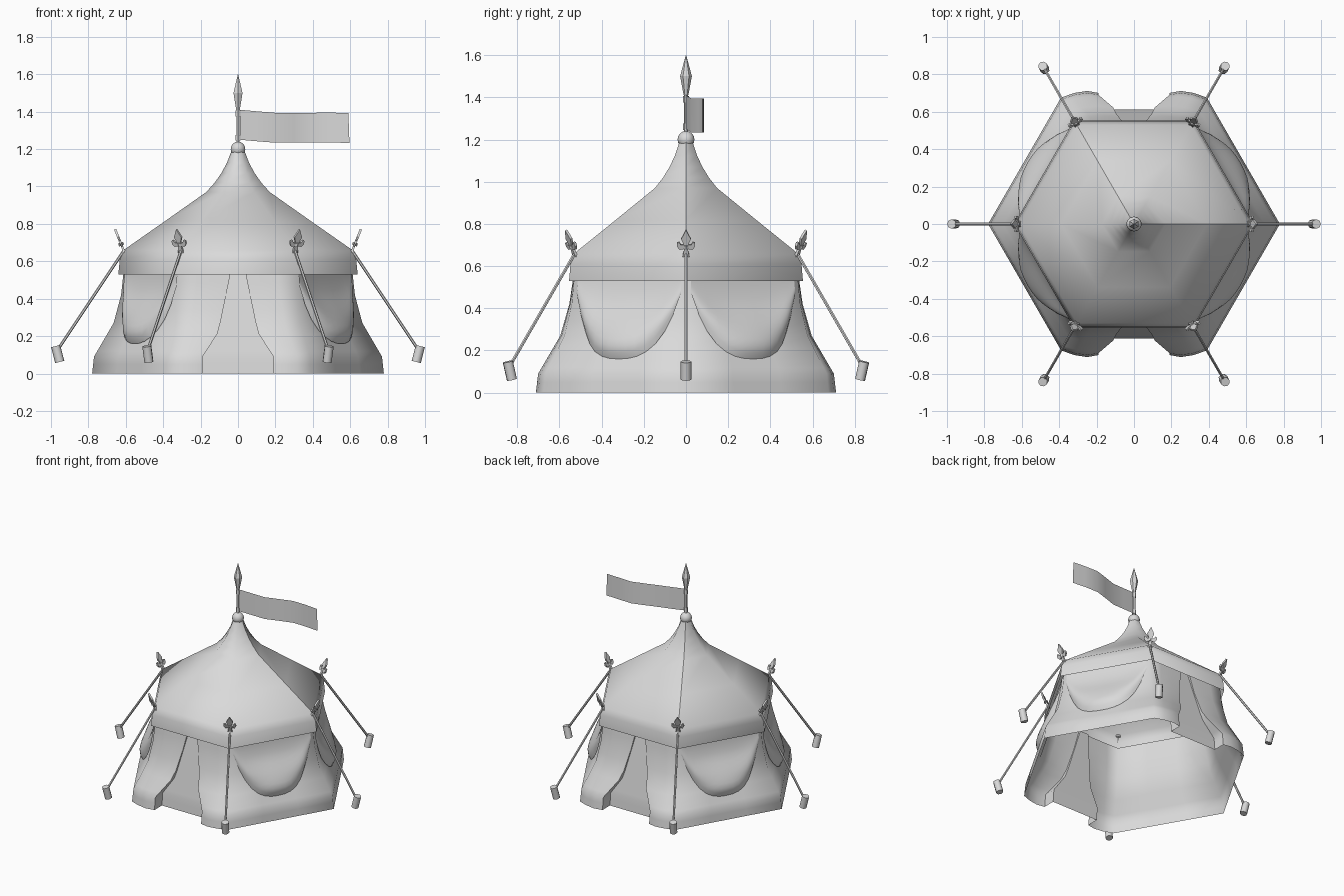
import bpy, bmesh
from math import cos, sin, pi, radians
from mathutils import Vector

cube = bpy.data.objects.get("Cube")
if cube:
    bpy.data.objects.remove(cube)

canvas = bpy.data.materials.new("canvas_grey")
canvas.use_nodes = True
canvas.diffuse_color = (0.7, 0.7, 0.7, 1)
canvas.node_tree.nodes["Principled BSDF"].inputs["Base Color"].default_value = (0.7, 0.7, 0.7, 1)


def finish(name, bm, angle=65):
    mesh = bpy.data.meshes.new(name)
    bm.to_mesh(mesh)
    bm.free()
    mesh.materials.append(canvas)
    mesh.shade_smooth()
    mesh.set_sharp_from_angle(angle=radians(angle))
    obj = bpy.data.objects.new(name, mesh)
    bpy.context.collection.objects.link(obj)
    return obj


def sheet(name, rows, closed=False, angle=65):
    """Skin a grid of points; rows run upwards, columns run anticlockwise."""
    bm = bmesh.new()
    grid = [[bm.verts.new(p) for p in row] for row in rows]
    n = len(rows[0])
    for low, high in zip(grid, grid[1:]):
        for i in range(n if closed else n - 1):
            j = (i + 1) % n
            bm.faces.new((low[i], low[j], high[j], high[i]))
    return finish(name, bm, angle)


def rod(name, a, b, r1, r2, sides=6):
    a, b = Vector(a), Vector(b)
    bm = bmesh.new()
    bmesh.ops.create_cone(bm, cap_ends=True, segments=sides, radius1=r1, radius2=r2,
                          depth=(b - a).length)
    turn = (b - a).to_track_quat("Z", "Y").to_matrix()
    bmesh.ops.rotate(bm, verts=bm.verts, matrix=turn)
    bmesh.ops.translate(bm, verts=bm.verts, vec=(a + b) / 2)
    return finish(name, bm, 50)


def polar(r, angle, z):
    return Vector((r * cos(angle), r * sin(angle), z))


def panel_point(k, s, d, z):
    """Point on side k: s along the side, d out from the centre."""
    a = pi / 6 + k * pi / 3
    return Vector((d * cos(a) - s * sin(a), d * sin(a) + s * cos(a), z))


def lerp_table(table, z):
    for (z0, v0), (z1, v1) in zip(table, table[1:]):
        if z <= z1:
            return v0 + (v1 - v0) * (z - z0) / (z1 - z0)
    return table[-1][1]


APOTHEM = cos(pi / 6)
WALL = [(0, 0.78), (0.09, 0.77), (0.15, 0.735), (0.27, 0.665), (0.42, 0.625), (0.56, 0.61)]
DOOR_HALF = [(0, 0.19), (0.09, 0.19), (0.22, 0.105), (0.56, 0.035)]
DOOR_DEPTH = [(0, 0.613), (0.09, 0.605), (0.56, 0.515)]
FLAP_BULGE = [(0, 0.036), (0.09, 0.034), (0.27, 0.02), (0.56, 0.004)]

# Canvas wall, with flared door flaps at front and back
wall_rows = []
for z in (0, 0.05, 0.09, 0.12, 0.15, 0.21, 0.27, 0.34, 0.42, 0.49, 0.56):
    r = lerp_table(WALL, z)
    w, deep, b = (lerp_table(t, z) for t in (DOOR_HALF, DOOR_DEPTH, FLAP_BULGE))
    d = r * APOTHEM
    half = [(r / 2, d), (w + (r / 2 - w) * 0.65, d + 0.7 * b),
            (w + (r / 2 - w) * 0.3, d + b), (w, d + 0.7 * b), (w, deep)]
    row = []
    for k in range(6):
        if k in (1, 4):
            side = [(-s, e) for s, e in half] + half[:0:-1]
        else:
            side = [(-r / 2, d), (-r / 6, d), (r / 6, d)]
        row += [panel_point(k, s, e, z) for s, e in side]
    wall_rows.append(row)
sheet("canvas_wall", wall_rows, closed=True)

# Draped swags on the four plain sides
for k in (0, 2, 3, 5):
    rows = []
    for i in range(12, -1, -1):
        v = i / 12
        row = []
        for j in range(15):
            u = j / 7 - 1
            z = 0.54 - v * (0.07 + 0.31 * (1 - abs(u) ** 2.6))
            r = lerp_table(WALL, z)
            out = 0.006 + 0.06 * (1 - u * u) * sin(pi * v ** 2.2)
            row.append(panel_point(k, u * 0.46 * r, r * APOTHEM + out, z))
        rows.append(row)
    sheet("window_swag", rows)

# Six-sided roof with hanging valance
ROOF = [(0.64, 0.53), (0.632, 0.61), (0.612, 0.66), (0.39, 0.815), (0.17, 0.97),
        (0.125, 1.02), (0.09, 1.07), (0.06, 1.125), (0.035, 1.19)]
roof = sheet("roof", [[polar(r, k * pi / 3, z) for k in range(6)] for r, z in ROOF], True)
for edge in roof.data.edges:
    i, j = edge.vertices
    if i % 6 == j % 6 and i % 6 in (0, 2):
        edge.use_edge_sharp = True

# Ball, pole, spear tip and flag rings
bm = bmesh.new()
bmesh.ops.create_uvsphere(bm, u_segments=14, v_segments=8, radius=0.04)
bmesh.ops.translate(bm, verts=bm.verts, vec=(0, 0, 1.2))
finish("roof_ball", bm)
rod("flag_pole", (0, 0, 1.2), (0, 0, 1.43), 0.01, 0.01)
rod("spear_lower", (0, 0, 1.41), (0, 0, 1.5), 0.011, 0.028)
rod("spear_upper", (0, 0, 1.5), (0, 0, 1.6), 0.028, 0.001)
for z in (1.26, 1.39):
    rod("flag_ring", (0, 0, z - 0.015), (0, 0, z + 0.015), 0.015, 0.015)

# Waving flag
path = [(0.01, 0, 1.41), (0.1, 0.012, 1.402), (0.2, 0.025, 1.394), (0.3, 0.058, 1.394),
        (0.39, 0.085, 1.394), (0.49, 0.082, 1.395), (0.59, 0.075, 1.393)]
sheet("flag", [[(x + 0.006 * (x > 0.5), y, z - 0.16) for x, y, z in path], path])

# Corner finials, guy ropes and pegs
HALF_LILY = [(0.016, -0.01), (0.008, 0.03), (0.03, 0.026), (0.043, 0.042), (0.042, 0.06),
             (0.032, 0.064), (0.024, 0.05), (0.01, 0.05), (0.023, 0.08), (0.001, 0.125)]
outline = HALF_LILY + [(-s, h) for s, h in reversed(HALF_LILY)]
for k in range(6):
    a = k * pi / 3
    out, along = polar(1, a, 0), polar(1, a + pi / 2, 0)
    up = out * sin(radians(22)) + Vector((0, 0, cos(radians(22))))
    normal = along.cross(up)
    base = polar(0.61, a, 0.655)
    bm = bmesh.new()
    face = bm.faces.new([bm.verts.new(base + along * s + up * h - normal * 0.006)
                         for s, h in outline])
    ext = bmesh.ops.extrude_face_region(bm, geom=[face])
    moved = [v for v in ext["geom"] if isinstance(v, bmesh.types.BMVert)]
    bmesh.ops.translate(bm, verts=moved, vec=normal * 0.012)
    bmesh.ops.recalc_face_normals(bm, faces=bm.faces)
    finish("corner_finial", bm, 30)
    rod("finial_band", base + up * 0.032, base + up * 0.048, 0.014, 0.014)
    rod("guy_rope", polar(0.612, a, 0.655), polar(0.965, a, 0.125), 0.008, 0.008)
    rod("peg", polar(0.953, a, 0.062), polar(0.975, a, 0.147), 0.025, 0.025, 8)
